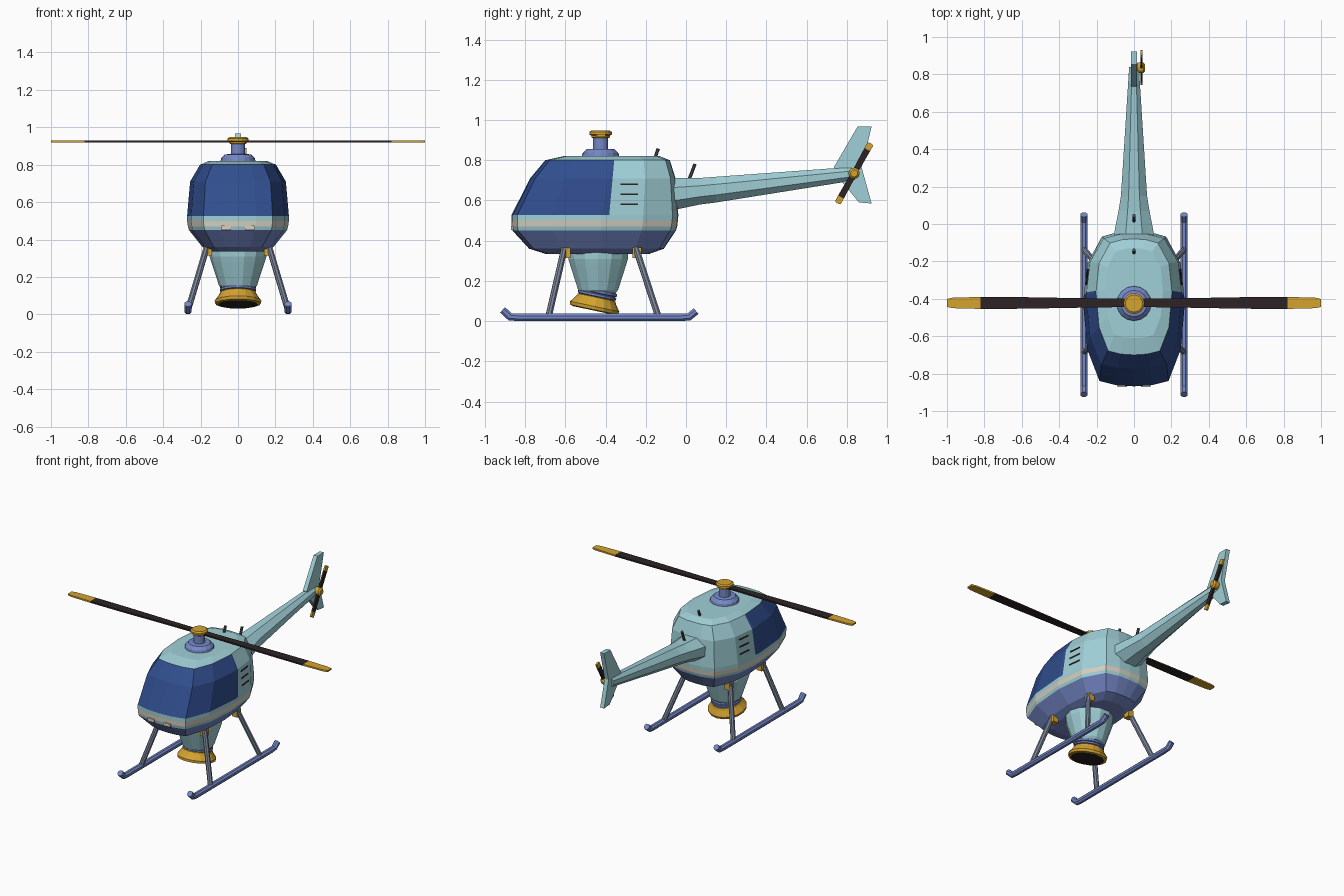
import bpy, bmesh
from math import sin, cos, pi, radians
from mathutils import Matrix, Vector

if "Cube" in bpy.data.objects:
    bpy.data.objects.remove(bpy.data.objects["Cube"])


def material(name, r, g, b):
    m = bpy.data.materials.new(name)
    m.use_nodes = True
    m.diffuse_color = (r, g, b, 1)
    m.node_tree.nodes["Principled BSDF"].inputs["Base Color"].default_value = (r, g, b, 1)
    return m


SKY = material("pale blue", 0.35, 0.63, 0.68)
BLUE = material("periwinkle blue", 0.18, 0.25, 0.58)
NAVY = material("navy glass", 0.03, 0.075, 0.27)
CREAM = material("cream", 0.68, 0.63, 0.53)
GOLD = material("golden yellow", 0.66, 0.37, 0.03)
DARK = material("dark brown", 0.026, 0.017, 0.017)
STEEL = material("blue grey", 0.20, 0.24, 0.33)
IRON = material("dark grey", 0.08, 0.09, 0.11)


def finish(name, bm, *mats):
    bmesh.ops.recalc_face_normals(bm, faces=bm.faces)
    mesh = bpy.data.meshes.new(name)
    bm.to_mesh(mesh)
    bm.free()
    for m in mats:
        mesh.materials.append(m)
    ob = bpy.data.objects.new(name, mesh)
    bpy.context.scene.collection.objects.link(ob)
    return ob


def loft(rings):
    """Skin equal-sized closed rings and cap both ends."""
    bm = bmesh.new()
    loops = [[bm.verts.new(p) for p in ring] for ring in rings]
    n = len(loops[0])
    for a, b in zip(loops, loops[1:]):
        for i in range(n):
            j = (i + 1) % n
            bm.faces.new((a[i], a[j], b[j], b[i]))
    bm.faces.new(loops[0])
    bm.faces.new(loops[-1])
    return bm


def circle(r, n, offset=0.0):
    return [Vector((r * cos(2 * pi * (i + offset) / n), r * sin(2 * pi * (i + offset) / n), 0))
            for i in range(n)]


def lathe(name, profile, matrix, mat, n=16):
    rings = [[matrix @ (p + Vector((0, 0, z))) for p in circle(r, n)] for r, z in profile]
    return finish(name, loft(rings), mat)


def tube(name, points, r, mat, n=8):
    pts = [Vector(p) for p in points]
    rings = []
    for i, p in enumerate(pts):
        t = (pts[min(i + 1, len(pts) - 1)] - pts[max(i - 1, 0)]).normalized()
        q = t.to_track_quat('Z', 'Y')
        rings.append([p + q @ c for c in circle(r, n, 0.5)])
    return finish(name, loft(rings), mat)


def prism(name, outline, thick, matrix, mat):
    rings = [[matrix @ Vector((x, y, s * thick / 2)) for x, y in outline] for s in (-1, 1)]
    return finish(name, loft(rings), mat)


def box(name, centre, size, mat, rot=Matrix()):
    bm = bmesh.new()
    m = Matrix.Translation(centre) @ rot @ Matrix.Diagonal((*size, 1))
    bmesh.ops.create_cube(bm, size=1, matrix=m)
    return finish(name, bm, mat)


# Cabin: one plan outline scaled at each height
half = [(0, -1), (.35, -.985), (.68, -.93), (.92, -.52), (1, .08), (.92, .58), (.63, .93), (.3, .99), (0, 1)]
plan = half + [(-x, y) for x, y in half[-2:0:-1]]
levels = [  # height, half width, front, back
    (.335, .14, -.70, -.18), (.36, .19, -.78, -.11), (.45, .262, -.863, -.05), (.47, .268, -.867, -.044),
    (.50, .272, -.868, -.04), (.527, .272, -.868, -.038), (.71, .256, -.775, -.052),
    (.80, .203, -.70, -.08), (.82, .155, -.61, -.13)]
bm = loft([[(x * w, (f + b) / 2 + y * (b - f) / 2, z) for x, y in plan] for z, w, f, b in levels])
door_edge, door_normal = Vector((0, -.357, .8)), Vector((0, 1, -.09))
bmesh.ops.bisect_plane(bm, geom=bm.verts[:] + bm.edges[:] + bm.faces[:],
                       plane_co=door_edge, plane_no=door_normal)
for f in bm.faces:
    c = f.calc_center_median()
    if c.z < .45:
        f.material_index = 1
    elif .47 < c.z < .50:
        f.material_index = 2
    elif .527 < c.z < .80 and (c - door_edge).dot(door_normal) < 0:
        f.material_index = 3
cabin = finish("cabin", bm, SKY, BLUE, CREAM, NAVY)
bpy.context.view_layer.update()

# Side vents laid on the cabin wall, and nose lamps
for side, s in (("left", 1), ("right", -1)):
    for k in range(3):
        z = .68 - k * .049
        ends = [cabin.ray_cast((s, y, z), (-s, 0, 0))[1] for y in (-.325, -.24)]
        d = ends[1] - ends[0]
        rot = d.to_track_quat('Y', 'Z').to_matrix().to_4x4()
        box(f"{side}_vent_{k + 1}", (ends[0] + ends[1]) / 2, (.008, d.length, .008), DARK, rot)
    box(f"{side}_nose_lamp", (s * .062, -.858, .463), (.05, .025, .022), CREAM)

# Tail boom
boom = []
for y, w, lo, hi in ((-.12, .12, .54, .71), (.07, .083, .58, .712), (.15, .07, .59, .718), (.84, .026, .70, .768)):
    boom.append([(p.x * w, y, (lo + hi) / 2 + p.y * (hi - lo) / 2) for p in circle(1.08, 8, .5)])
finish("tail_boom", loft(boom), SKY)

# Tail fin, drawn in the side plane
SIDE = Matrix(((0, 0, 1, 0), (1, 0, 0, 0), (0, 1, 0, 0), (0, 0, 0, 1)))
fin = [(.735, .765), (.853, .967), (.923, .967), (.873, .765), (.923, .585), (.86, .59), (.77, .70)]
prism("tail_fin", fin, .03, SIDE, SKY)

# Tail rotor
tail_hub = Matrix.Translation((.04, .836, .735)) @ SIDE
lathe("tail_rotor_hub", [(.02, -.03), (.028, -.02), (.028, .01), (.018, .02)], tail_hub, GOLD, 12)
for k in range(2):
    m = tail_hub @ Matrix.Rotation(radians(61 + 180 * k), 4, 'Z')
    prism(f"tail_blade_{k + 1}", [(0, -.014), (.135, -.016), (.135, .016), (0, .014)], .012, m, DARK)
    prism(f"tail_blade_tip_{k + 1}", [(.135, -.016), (.165, -.016), (.17, -.01), (.17, .01), (.165, .016), (.135, .016)],
          .012, m, GOLD)

# Main rotor
axis = Matrix.Translation((0, -.425, 0))
lathe("mast_base", [(.095, .81), (.09, .835), (.07, .855), (.045, .857)], axis, BLUE)
lathe("mast", [(.037, .85), (.037, .92)], axis, BLUE)
lathe("rotor_hub", [(.038, .91), (.046, .914), (.046, .922), (.056, .927), (.056, .94), (.046, .947)], axis, GOLD)
for k in range(2):
    m = Matrix.Translation((0, -.422, .924)) @ Matrix.Rotation(pi * k, 4, 'Z')
    prism(f"main_blade_{k + 1}", [(.02, -.022), (.2, -.024), (.6, -.031), (.82, -.032),
                                  (.82, .032), (.6, .031), (.2, .024), (.02, .022)], .011, m, DARK)
    prism(f"main_blade_tip_{k + 1}", [(.82, -.032), (.97, -.028), (1, -.021), (1, .021), (.97, .028), (.82, .032)],
          .011, m, GOLD)

# Antennas
tube("roof_antenna", [(0, -.155, .81), (0, -.138, .858)], .009, IRON)
tube("boom_antenna", [(0, .01, .69), (0, .045, .782)], .009, IRON)

# Belly tank and tilted nozzle
tank = Matrix.Translation((0, -.437, 0))
lathe("belly_tank", [(.155, .36), (.152, .31), (.143, .28), (.102, .155), (.09, .14)], tank, SKY, 14)
nozzle = Matrix.Translation((0, -.437, .153)) @ Matrix.Rotation(radians(-12), 4, 'X')
lathe("nozzle_collar", [(.085, .005), (.097, 0), (.097, -.012), (.09, -.016), (.097, -.02), (.097, -.03), (.088, -.034)],
      nozzle, BLUE)
lathe("nozzle_bell", [(.08, -.03), (.095, -.036), (.102, -.05), (.125, -.082), (.122, -.098), (.105, -.102),
                      (.075, -.062)], nozzle, GOLD)
lathe("nozzle_opening", [(.106, -.1025), (.076, -.06), (.05, -.055)], nozzle, DARK)

# Landing gear
for side, s in (("left", 1), ("right", -1)):
    x = s * .268
    tube(f"{side}_skid", [(x, -.912, .056), (x, -.875, .021), (x, -.84, .019), (x, -.02, .019),
                          (x, .015, .021), (x, .05, .05)], .02, BLUE)
    for end, y0, y1 in (("front", -.684, -.604), ("rear", -.137, -.25)):
        tube(f"{side}_{end}_leg", [(x, y0, .02), (s * .165, y1, .365)], .017, STEEL)
        box(f"{side}_{end}_bracket", (s * .16, y1 + .006, .34), (.04, .045, .05), GOLD)
